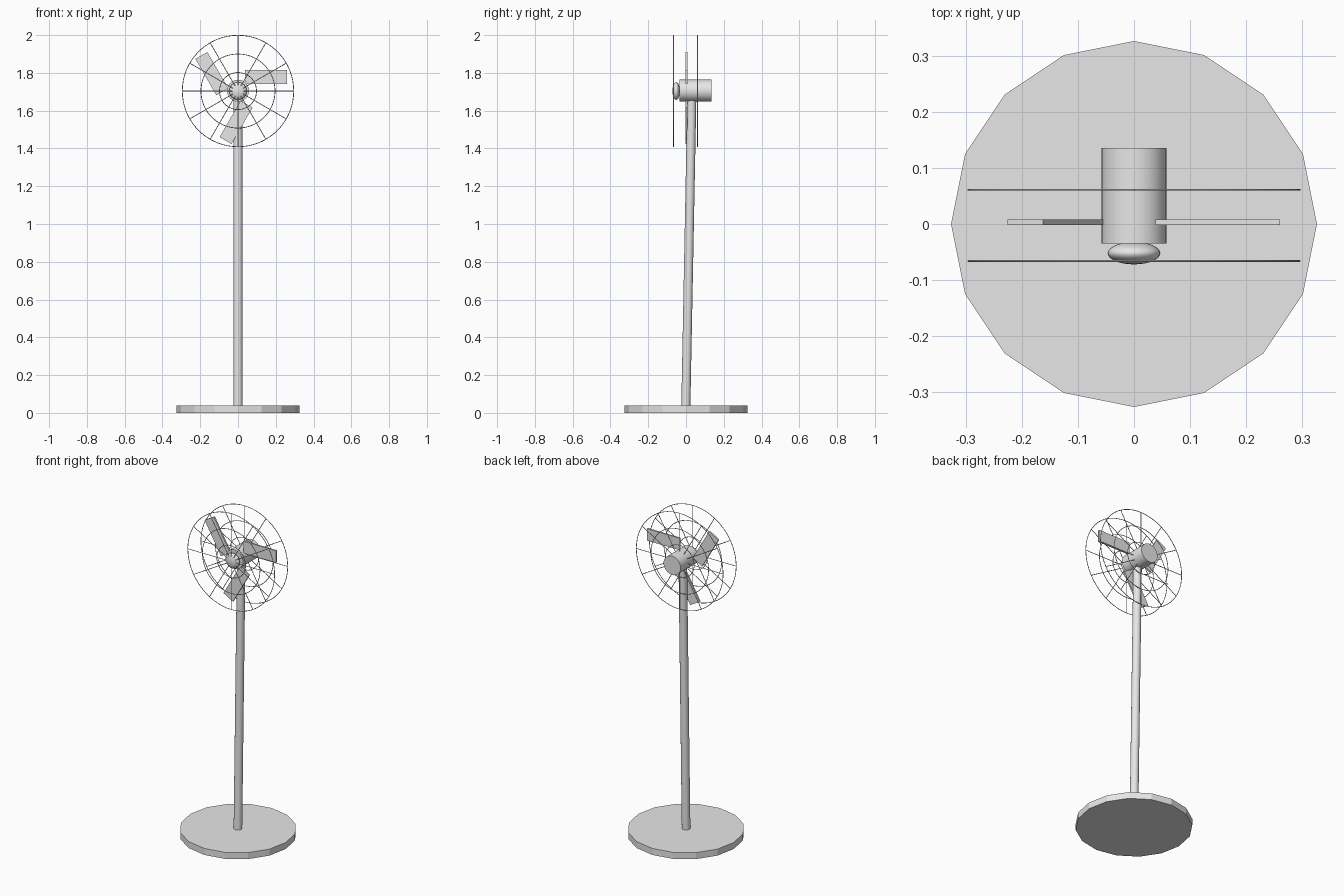
import bpy, math
from mathutils import Vector, Matrix

if "Cube" in bpy.data.objects:
    bpy.data.objects.remove(bpy.data.objects["Cube"])

HUB_Z = 1.704          # height of the fan axis
CAGE_R = 0.295         # outer ring centre-line radius
WIRE = 0.002           # wire radius
TO_Y = (math.pi / 2, 0, 0)   # turns a z-axis primitive onto the y axis

grey = bpy.data.materials.new("grey")
grey.diffuse_color = (0.8, 0.8, 0.8, 1)
grey.use_nodes = True
grey.node_tree.nodes["Principled BSDF"].inputs["Base Color"].default_value = grey.diffuse_color


def finish(name, smooth=True):
    obj = bpy.context.object
    obj.name = name
    obj.data.materials.append(grey)
    if smooth:
        bpy.ops.object.shade_smooth_by_angle(angle=math.radians(40))
    return obj


def rod(name, start, end, radius, sides, smooth=True):
    start, end = Vector(start), Vector(end)
    d = end - start
    bpy.ops.mesh.primitive_cylinder_add(
        vertices=sides, radius=radius, depth=d.length, location=(start + end) / 2,
        rotation=d.to_track_quat('Z', 'Y').to_euler())
    return finish(name, smooth)


# Faceted base disc
bpy.ops.mesh.primitive_cylinder_add(vertices=16, radius=0.326, depth=0.04, location=(0, 0, 0.02))
finish("base", smooth=False)

# Slightly leaning pole
rod("pole", (0, -0.001, 0.03), (0, 0.031, 1.68), 0.024, 24)

# Motor housing and rounded nose
rod("motor", (0, -0.035, HUB_Z + 0.002), (0, 0.135, HUB_Z + 0.002), 0.058, 32)
bpy.ops.mesh.primitive_uv_sphere_add(segments=24, ring_count=14, radius=1,
                                     location=(0, -0.052, HUB_Z), rotation=TO_Y)
bpy.context.object.scale = (0.047, 0.047, 0.02)
finish("nose")

# Three flat blades, offset sideways from the axis
for i in range(3):
    turn = Matrix.Rotation(-i * math.tau / 3, 4, 'Y')
    bpy.ops.mesh.primitive_cube_add(size=1)
    blade = finish(f"blade_{i + 1}", smooth=False)
    blade.matrix_world = (Matrix.Translation((0, 0.003, HUB_Z)) @ turn
                          @ Matrix.Translation((0.149, 0, 0.074))
                          @ Matrix.Diagonal((0.222, 0.01, 0.073, 1)))

# Front and back wire cages: three rings and twelve spokes each
for side, y in (("front", -0.066), ("back", 0.061)):
    for i, r in enumerate((0.098, 0.196, CAGE_R)):
        bpy.ops.mesh.primitive_torus_add(
            major_radius=r, minor_radius=WIRE, major_segments=64, minor_segments=6,
            location=(0, y, HUB_Z), rotation=TO_Y)
        finish(f"{side}_ring_{i + 1}")
    for i in range(6):
        a = i * math.pi / 6
        v = Vector((math.cos(a), 0, math.sin(a))) * CAGE_R
        c = Vector((0, y, HUB_Z))
        rod(f"{side}_spoke_{i + 1}", c - v, c + v, WIRE, 6)
